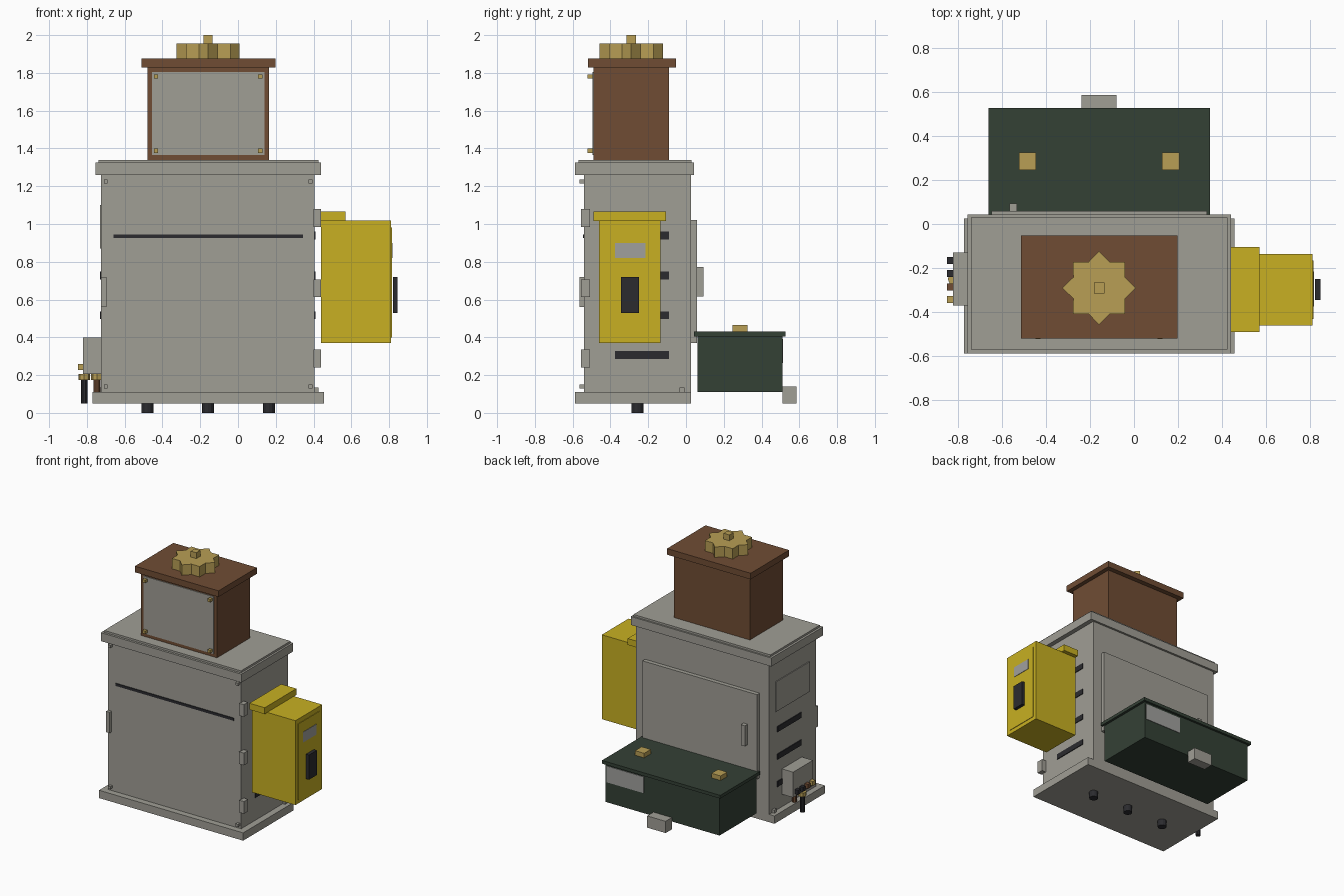
import bpy, bmesh, math

if "Cube" in bpy.data.objects:
    bpy.data.objects.remove(bpy.data.objects["Cube"])


def mat(name, rgb):
    m = bpy.data.materials.new(name)
    m.diffuse_color = (*rgb, 1)
    m.use_nodes = True
    m.node_tree.nodes["Principled BSDF"].inputs["Base Color"].default_value = m.diffuse_color
    return m


GREY = mat("cabinet_grey", (0.352, 0.342, 0.301))
YELLOW = mat("yellow_paint", (0.578, 0.434, 0.016))
GREEN = mat("dark_green", (0.034, 0.052, 0.036))
BROWN = mat("brown_paint", (0.162, 0.073, 0.034))
BRASS = mat("brass", (0.479, 0.342, 0.090))
BLACK = mat("black_rubber", (0.024, 0.024, 0.028))
STEEL = mat("light_steel", (0.352, 0.352, 0.340))


def finish(name, bm, material):
    bmesh.ops.recalc_face_normals(bm, faces=bm.faces)
    me = bpy.data.meshes.new(name)
    bm.to_mesh(me)
    bm.free()
    me.materials.append(material)
    ob = bpy.data.objects.new(name, me)
    bpy.context.collection.objects.link(ob)
    return ob


def box(name, x, y, z, material):
    """Box from (min, max) ranges on each axis."""
    bm = bmesh.new()
    bmesh.ops.create_cube(bm, size=1)
    for v in bm.verts:
        v.co = [r[0] if c < 0 else r[1] for c, r in zip(v.co, (x, y, z))]
    return finish(name, bm, material)


def prism(name, outline, z, material):
    """Vertical extrusion of a flat outline."""
    bm = bmesh.new()
    f = bm.faces.new([bm.verts.new((px, py, z[0])) for px, py in outline])
    top = bmesh.ops.extrude_face_region(bm, geom=[f])["geom"]
    for v in top:
        if isinstance(v, bmesh.types.BMVert):
            v.co.z = z[1]
    return finish(name, bm, material)


def ring(cx, cy, radii, n):
    return [(cx + radii[i % len(radii)] * math.cos(math.tau * i / n),
             cy + radii[i % len(radii)] * math.sin(math.tau * i / n)) for i in range(n)]


def around(c, h):
    return (c - h, c + h)


# Main cabinet: plinth, body and stepped roof
box("plinth", (-0.77, 0.455), (-0.587, 0.026), (0.05, 0.11), GREY)
box("cabinet_body", (-0.725, 0.405), (-0.54, 0.026), (0.11, 1.26), GREY)
box("roof_slab", (-0.755, 0.44), (-0.587, 0.042), (1.26, 1.325), GREY)
box("roof_step", (-0.738, 0.425), (-0.57, 0.03), (1.325, 1.34), GREY)
for x in (-0.48, -0.158, 0.165):
    prism("foot", ring(x, -0.257, [0.032], 12), (0, 0.05), BLACK)

# Front door fittings
box("front_slot", (-0.66, 0.345), (-0.545, -0.539), (0.925, 0.945), BLACK)
box("front_handle", (-0.725, -0.695), (-0.565, -0.54), (0.56, 0.72), GREY)
for x in (-0.70, 0.384):
    for z in (0.14, 1.225):
        box("front_screw", around(x, 0.01), (-0.565, -0.54), around(z, 0.01), GREY)
for z in (0.288, 0.66, 1.032):
    box("door_hinge", (0.40, 0.44), (-0.557, -0.508), around(z, 0.047), GREY)

# Side vents, side panel and ground lugs
for z in (0.307, 0.517, 0.728, 0.94):
    box("right_vent", (0.404, 0.411), (-0.375, -0.09), around(z, 0.021), BLACK)
for z in (0.307, 0.517, 0.728):
    box("left_vent", (-0.731, -0.724), (-0.36, -0.07), around(z, 0.021), BLACK)
box("left_panel", (-0.731, -0.724), (-0.46, -0.05), (0.87, 1.10), GREY)
for x in ((0.405, 0.425), (-0.745, -0.725)):
    box("ground_lug", x, (-0.035, -0.008), (0.11, 0.135), GREY)

# Rear door
box("rear_door", (-0.645, 0.33), (0.026, 0.058), (0.37, 1.02), GREY)
box("rear_handle", (-0.565, -0.53), (0.058, 0.092), (0.615, 0.772), GREY)

# Brown top box with lid, cover plate and brass star knob
box("top_box", (-0.48, 0.165), (-0.49, -0.09), (1.34, 1.83), BROWN)
box("top_lid", (-0.512, 0.198), (-0.52, -0.053), (1.828, 1.875), BROWN)
box("cover_plate", (-0.455, 0.14), (-0.496, -0.489), (1.365, 1.805), GREY)
for x in (-0.435, 0.118):
    for z in (1.388, 1.78):
        box("cover_screw", around(x, 0.011), (-0.522, -0.495), around(z, 0.011), BRASS)
prism("star_knob", ring(-0.158, -0.29, [0.167, 0.127], 16), (1.875, 1.955), BRASS)
box("knob_post", around(-0.158, 0.024), around(-0.29, 0.024), (1.955, 2.0), BRASS)

# Yellow side box with door, display and handle
box("yellow_box", (0.44, 0.81), (-0.46, -0.135), (0.37, 1.018), YELLOW)
box("yellow_cap", (0.44, 0.57), (-0.49, -0.105), (1.016, 1.065), YELLOW)
box("yellow_door", (0.809, 0.814), (-0.43, -0.165), (0.40, 0.982), YELLOW)
box("yellow_display", (0.813, 0.817), (-0.375, -0.215), (0.82, 0.90), STEEL)
box("yellow_handle", (0.82, 0.845), (-0.345, -0.25), (0.53, 0.72), BLACK)

# Green rear chest with lid, clasps, label and latch
box("chest", (-0.642, 0.326), (0.06, 0.51), (0.11, 0.41), GREEN)
box("chest_lid", (-0.66, 0.345), (0.042, 0.527), (0.405, 0.43), GREEN)
for x in (-0.483, 0.167):
    box("chest_clasp", around(x, 0.039), around(0.285, 0.04), (0.43, 0.465), BRASS)
box("chest_label", (0.0, 0.315), (0.509, 0.514), (0.265, 0.39), STEEL)
box("chest_latch", (-0.237, -0.08), (0.51, 0.586), (0.05, 0.125), GREY)
box("chest_latch_top", (-0.237, -0.08), (0.51, 0.586), (0.125, 0.14), GREY)

# Left junction box with buttons, glands and cables
box("junction_box", (-0.82, -0.725), (-0.37, -0.13), (0.205, 0.40), GREY)
for y, m in ((-0.165, BLACK), (-0.225, BLACK), (-0.285, BROWN), (-0.343, BRASS)):
    box("button", (-0.848, -0.82), around(y, 0.016), around(0.243, 0.017), m)
for x, m, low in ((-0.814, BLACK, 0.05), (-0.747, BROWN, 0.11)):
    prism("cable_gland", ring(x, -0.25, [0.03], 8), (0.175, 0.206), BRASS)
    prism("cable", ring(x, -0.25, [0.018], 10), (low, 0.18), m)
